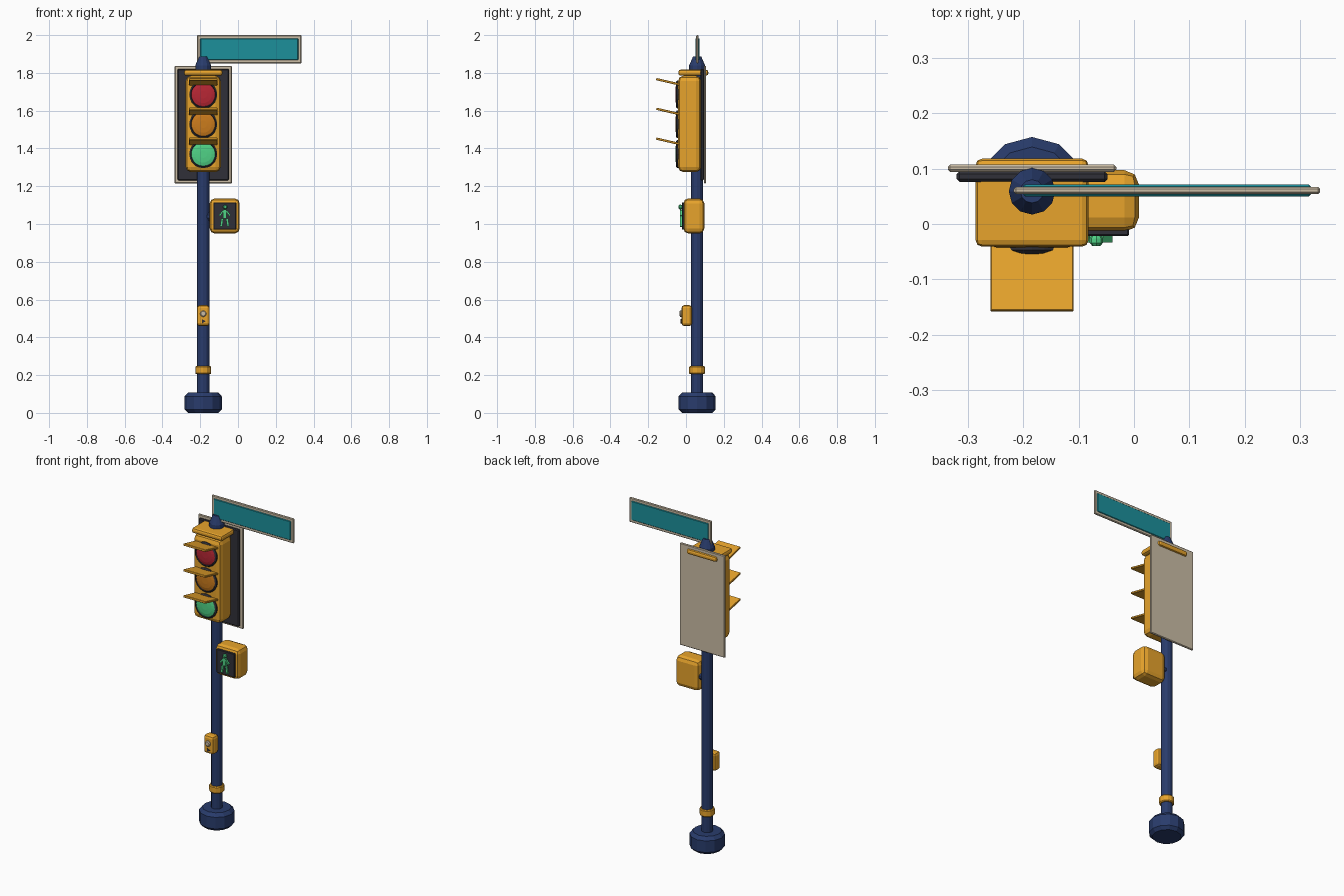
import bpy, bmesh, math
from mathutils import Matrix

if "Cube" in bpy.data.objects:
    bpy.data.objects.remove(bpy.data.objects["Cube"])

PX, PY = -0.184, 0.059  # pole axis


def material(name, rgb):
    m = bpy.data.materials.new(name)
    m.diffuse_color = (*rgb, 1)
    m.use_nodes = True
    m.node_tree.nodes["Principled BSDF"].inputs["Base Color"].default_value = m.diffuse_color
    return m


GOLD = material("gold", (0.80, 0.37, 0.025))
BLUE = material("navy", (0.022, 0.045, 0.15))
CREAM = material("cream", (0.60, 0.51, 0.38))
TEAL = material("teal", (0.012, 0.28, 0.33))
DARK = material("charcoal", (0.03, 0.03, 0.04))
RED = material("red", (0.48, 0.02, 0.035))
AMBER = material("amber", (0.60, 0.20, 0.012))
GREEN = material("green", (0.08, 0.65, 0.24))


def finish(name, bm, mat):
    bmesh.ops.recalc_face_normals(bm, faces=bm.faces)
    me = bpy.data.meshes.new(name)
    bm.to_mesh(me)
    bm.free()
    me.materials.append(mat)
    ob = bpy.data.objects.new(name, me)
    bpy.context.collection.objects.link(ob)
    return ob


def box(name, x, y, z, mat, bevel=0, seg=1, tilt=(0, 'X')):
    """Box from (min, max) ranges, with optional bevel and tilt."""
    bm = bmesh.new()
    bmesh.ops.create_cube(bm, size=1)
    bmesh.ops.scale(bm, vec=(x[1] - x[0], y[1] - y[0], z[1] - z[0]), verts=bm.verts)
    if bevel:
        bmesh.ops.bevel(bm, geom=bm.edges[:], offset=bevel, segments=seg,
                        profile=0.5, affect='EDGES')
    bm.transform(Matrix.Translation((sum(x) / 2, sum(y) / 2, sum(z) / 2))
                 @ Matrix.Rotation(math.radians(tilt[0]), 4, tilt[1]))
    return finish(name, bm, mat)


def lathe(name, profile, loc, mat, sides=12, axis='Z'):
    """Closed solid from (radius, height) points; axis Y points to the front."""
    bm = bmesh.new()
    rings = [[bm.verts.new((r * math.cos(a), r * math.sin(a), h))
              for a in (2 * math.pi * i / sides for i in range(sides))]
             for r, h in profile]
    for lo, hi in zip(rings, rings[1:]):
        for i in range(sides):
            j = (i + 1) % sides
            bm.faces.new((lo[i], lo[j], hi[j], hi[i]))
    bm.faces.new(rings[0][::-1])
    bm.faces.new(rings[-1])
    rot = {'Z': Matrix(), 'Y': Matrix.Rotation(math.pi / 2, 4, 'X'),
           'X': Matrix.Rotation(math.pi / 2, 4, 'Y')}[axis]
    bm.transform(Matrix.Translation(loc) @ rot)
    return finish(name, bm, mat)


# Pole, base, collar and cap
lathe("base", [(0.08, 0), (0.098, 0.018), (0.098, 0.088), (0.08, 0.108)], (PX, PY, 0), BLUE)
lathe("pole", [(0.032, 0.1), (0.032, 1.845)], (PX, PY, 0), BLUE)
lathe("collar", [(0.038, 0.205), (0.042, 0.21), (0.042, 0.242), (0.038, 0.247)],
      (PX, PY, 0), GOLD)
lathe("pole_cap", [(0.042, 1.815), (0.042, 1.84), (0.021, 1.888)], (PX, PY, 0), BLUE)

# Backplate and signal housing
box("backplate_rim", (PX - 0.152, PX + 0.152), (0.094, 0.107), (1.215, 1.837), CREAM, 0.004)
box("backplate", (PX - 0.136, PX + 0.136), (0.076, 0.095), (1.231, 1.821), DARK, 0.005)
box("signal_housing", (PX - 0.093, PX + 0.093), (-0.042, 0.08), (1.275, 1.785), GOLD, 0.028, 2)
box("housing_top", (PX - 0.102, PX + 0.102), (-0.041, 0.118), (1.785, 1.817), GOLD, 0.012, 2)

# Three lamps, each with a bezel, a lens and a sloping visor
for name, z, mat in (("red", 1.685, RED), ("amber", 1.528, AMBER), ("green", 1.37, GREEN)):
    lathe(name + "_bezel", [(0.074, 0), (0.074, 0.012), (0.066, 0.019), (0.062, 0.012)],
          (PX, -0.035, z), DARK, 20, 'Y')
    lathe(name + "_lens", [(0.064, 0), (0.064, 0.014), (0.045, 0.019), (0.02, 0.021)],
          (PX, -0.035, z), mat, 20, 'Y')
    box(name + "_visor", (PX - 0.075, PX + 0.075), (-0.159, -0.033),
        (z + 0.062, z + 0.074), GOLD, 0.002, 1, (-13, 'X'))

# Pedestrian signal on its side bracket
lathe("crossing_bracket", [(0.024, 0), (0.024, 0.06)], (-0.18, PY, 1.04), BLUE, 10, 'X')
box("crossing_box", (-0.15, 0.009), (-0.014, 0.097), (0.95, 1.135), GOLD, 0.026, 2)
box("crossing_screen", (-0.13, -0.009), (-0.022, -0.005), (0.97, 1.115), DARK, 0.003)

# Walking figure
lathe("figure_head", [(0.008, 0), (0.012, 0.006), (0.012, 0.014), (0.007, 0.02)],
      (-0.068, -0.02, 1.09), GREEN, 8, 'Y')
for name, x, z, w, h, turn in (("torso", -0.07, 1.053, 0.02, 0.046, 0),
                               ("arm_front", -0.089, 1.056, 0.009, 0.03, 35),
                               ("arm_rear", -0.051, 1.056, 0.009, 0.03, -35),
                               ("leg_front", -0.086, 1.008, 0.012, 0.044, 8),
                               ("leg_rear", -0.055, 1.008, 0.012, 0.044, -8)):
    box("figure_" + name, (x - w / 2, x + w / 2), (-0.033, -0.018),
        (z - h / 2, z + h / 2), GREEN, 0, 1, (turn, 'Y'))

# Push button unit
box("button_box", (PX - 0.034, PX + 0.034), (-0.024, 0.032), (0.46, 0.57), GOLD, 0.015, 2)
lathe("push_button", [(0.017, 0), (0.017, 0.008), (0.012, 0.012)],
      (PX, -0.022, 0.525), CREAM, 12, 'Y')
lathe("button_marker", [(0.013, 0), (0.013, 0.006)], (PX, -0.022, 0.485), DARK, 3, 'Y')

# Street sign (blank panel)
box("sign_frame", (-0.217, 0.336), (0.054, 0.067), (1.85, 2.0), CREAM, 0.004)
box("sign_panel", (-0.2, 0.319), (0.05, 0.071), (1.867, 1.983), TEAL, 0.003)
